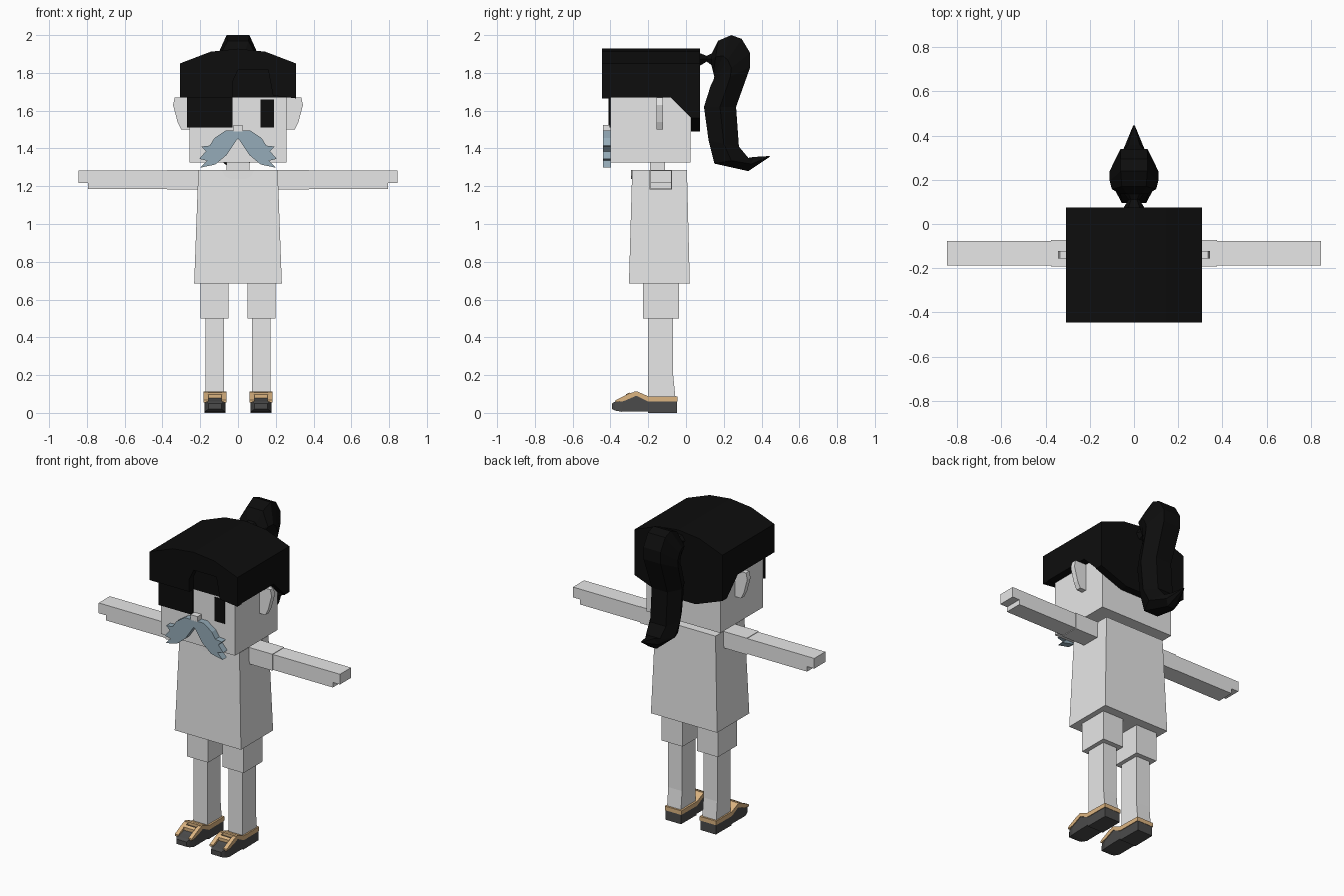
import bpy
import bmesh

if "Cube" in bpy.data.objects:
    bpy.data.objects.remove(bpy.data.objects["Cube"], do_unlink=True)


def material(name, r, g, b):
    m = bpy.data.materials.new(name)
    m.use_nodes = True
    m.diffuse_color = (r, g, b, 1)
    m.node_tree.nodes["Principled BSDF"].inputs["Base Color"].default_value = (r, g, b, 1)
    return m


GREY = material("pale grey", 0.8, 0.8, 0.8)
BLACK = material("black", 0.004, 0.004, 0.004)
BLUE = material("blue grey", 0.3, 0.41, 0.48)
DARK = material("dark grey", 0.07, 0.07, 0.07)
TAN = material("tan", 0.72, 0.46, 0.22)


def loft(name, rings, mat):
    """Skin a run of equally long rings and cap both ends."""
    bm = bmesh.new()
    rows = [[bm.verts.new(p) for p in ring] for ring in rings]
    n = len(rows[0])
    for a, b in zip(rows, rows[1:]):
        for i in range(n):
            j = (i + 1) % n
            bm.faces.new((a[i], a[j], b[j], b[i]))
    bm.faces.new(rows[0])
    bm.faces.new(rows[-1])
    bmesh.ops.recalc_face_normals(bm, faces=bm.faces)
    mesh = bpy.data.meshes.new(name)
    bm.to_mesh(mesh)
    bm.free()
    mesh.materials.append(mat)
    obj = bpy.data.objects.new(name, mesh)
    bpy.context.collection.objects.link(obj)
    return obj


def prism_y(name, pts, y0, y1, mat):
    """Extrude an (x, z) outline along y."""
    return loft(name, [[(x, y, z) for x, z in pts] for y in (y0, y1)], mat)


def prism_x(name, pts, x0, x1, mat):
    """Extrude a (y, z) outline along x."""
    return loft(name, [[(x, y, z) for y, z in pts] for x in (x0, x1)], mat)


def rect(x0, x1, y0, y1, z):
    return [(x0, y0, z), (x1, y0, z), (x1, y1, z), (x0, y1, z)]


def box(name, x, y, z, mat):
    return loft(name, [rect(*x, *y, z[0]), rect(*x, *y, z[1])], mat)


def mirrored(obj):
    """Copy a left part to the right side."""
    mod = obj.modifiers.new("mirror", 'MIRROR')
    mod.use_clip = False
    mod.use_mirror_merge = False
    return obj


# Torso, neck, collar
loft("torso", [rect(-.232, .232, -.302, .02, .685), rect(-.21, .21, -.285, .005, 1.285)], GREY)
box("neck", (-.06, .06), (-.19, -.11), (1.27, 1.335), GREY)
collar = [(-.085, 1.285), (-.07, 1.255), (-.035, 1.237), (.035, 1.237), (.07, 1.255), (.085, 1.285)]
prism_y("collar", collar, -.29, -.28, GREY)

# Head, ears, eyes, nose
box("head", (-.258, .258), (-.40, .025), (1.325, 1.84), GREY)
ear = [(.25, 1.5), (.30, 1.5), (.32, 1.54), (.344, 1.63), (.335, 1.67), (.25, 1.67)]
mirrored(prism_y("ears", ear, -.155, -.122, GREY))
mirrored(box("eyes", (.12, .19), (-.406, -.398), (1.51, 1.66), BLACK))
box("nose", (-.025, .025), (-.44, -.40), (1.49, 1.525), GREY)

# Moustache
half = [(0, 1.495), (.065, 1.495), (.125, 1.455), (.15, 1.415), (.195, 1.41), (.17, 1.385),
        (.205, 1.345), (.165, 1.335), (.2, 1.298), (.12, 1.315), (.06, 1.365), (.01, 1.44), (0, 1.45)]
mirrored(prism_y("moustache", half, -.44, -.398, BLUE))

# Hair: domed cap, front wall with a parting, fringe, back and sides
dome = [(-.307, 1.85), (-.145, 1.912), (0, 1.928), (.145, 1.912), (.307, 1.85)]
prism_y("hair_cap", dome + [(.307, 1.67), (-.307, 1.67)], -.402, .075, BLACK)
parting = [(.307, 1.665), (.185, 1.68), (.16, 1.815), (0, 1.815), (-.03, 1.75), (-.03, 1.67), (-.307, 1.67)]
prism_y("hair_front", dome + parting, -.445, -.402, BLACK)
box("fringe", (-.27, -.03), (-.411, -.40), (1.51, 1.76), BLACK)
back = [(-.307, 1.7), (-.307, 1.56), (-.12, 1.49), (.12, 1.49), (.307, 1.56), (.307, 1.7)]
prism_y("hair_back", back, .026, .075, BLACK)
side = [(-.085, 1.675), (.03, 1.56), (.075, 1.56), (.075, 1.675)]
mirrored(prism_x("hair_sides", side, .255, .307, BLACK))


# Ponytail and its tie: hexagonal rings, each given by an inner and outer edge point and a half width
def tail(name, spans):
    rings = []
    for (y0, z0), (y1, z1), w in spans:
        ym, zm, n = (y0 + y1) / 2, (z0 + z1) / 2, w * .55
        rings.append([(-n, y0, z0), (n, y0, z0), (w, ym, zm), (n, y1, z1), (-n, y1, z1), (-w, ym, zm)])
    return loft(name, rings, BLACK)


tail("hair_tie", [((.06, 1.83), (.06, 1.91), .055), ((.11, 1.86), (.11, 1.89), .025),
                  ((.15, 1.83), (.15, 1.91), .055)])
tail("ponytail", [
    ((.135, 1.84), (.135, 1.9), .06),
    ((.145, 1.80), (.17, 1.97), .1),
    ((.15, 1.78), (.24, 2.0), .11),
    ((.145, 1.76), (.295, 1.98), .11),
    ((.14, 1.75), (.34, 1.905), .11),
    ((.13, 1.73), (.34, 1.83), .11),
    ((.095, 1.62), (.265, 1.62), .1),
    ((.12, 1.44), (.28, 1.41), .1),
    ((.15, 1.32), (.33, 1.35), .09),
    ((.33, 1.28), (.36, 1.355), .045),
    ((.435, 1.35), (.445, 1.36), .006)])

# Arms with sleeves; the hands are thinner past the wrist
mirrored(box("sleeves", (.2, .375), (-.192, -.073), (1.182, 1.286), GREY))
arm = [(.37, 1.186), (.795, 1.186), (.795, 1.218), (.845, 1.218), (.845, 1.283), (.37, 1.283)]
mirrored(prism_y("arms", arm, -.187, -.076, GREY))

# Shorts and legs
mirrored(box("shorts", (.05, .198), (-.228, -.037), (.5, .69), GREY))
mirrored(loft("legs", [rect(.075, .172, -.2, -.055, .07), rect(.075, .172, -.2, -.068, .2),
                       rect(.075, .172, -.2, -.068, .51)], GREY))


# Shoes: sections from heel to toe as (y, bottom, top, half width)
def shoe(name, sections, mat):
    c = .122
    rings = [[(c - w, y, z0), (c + w, y, z0), (c + w, y, z1), (c - w, y, z1)] for y, z0, z1, w in sections]
    return mirrored(loft(name, rings, mat))


shoe("shoe_heels", [(-.047, 0, .062, .054), (-.2, 0, .062, .056)], DARK)
shoe("shoe_toes", [(-.2, .008, .08, .056), (-.265, .008, .1, .056), (-.34, .006, .07, .055),
                   (-.375, .012, .06, .045), (-.392, .02, .05, .035)], DARK)
shoe("shoe_collars", [(-.045, .06, .086, .058), (-.2, .06, .088, .06), (-.26, .09, .114, .06),
                      (-.275, .095, .114, .06)], TAN)
for sign, label in ((-1, "inner"), (1, "outer")):
    a, b = sorted((.122 + sign * .035, .122 + sign * .06))
    trim = [(-.26, .114), (-.3, .104), (-.372, .068), (-.372, .056), (-.33, .062), (-.26, .092)]
    mirrored(prism_x("shoe_trim_" + label, trim, a, b, TAN))
lace = [(-.3, .107), (-.318, .098), (-.318, .075), (-.3, .082)]
mirrored(prism_x("shoe_laces", lace, .085, .159, TAN))
